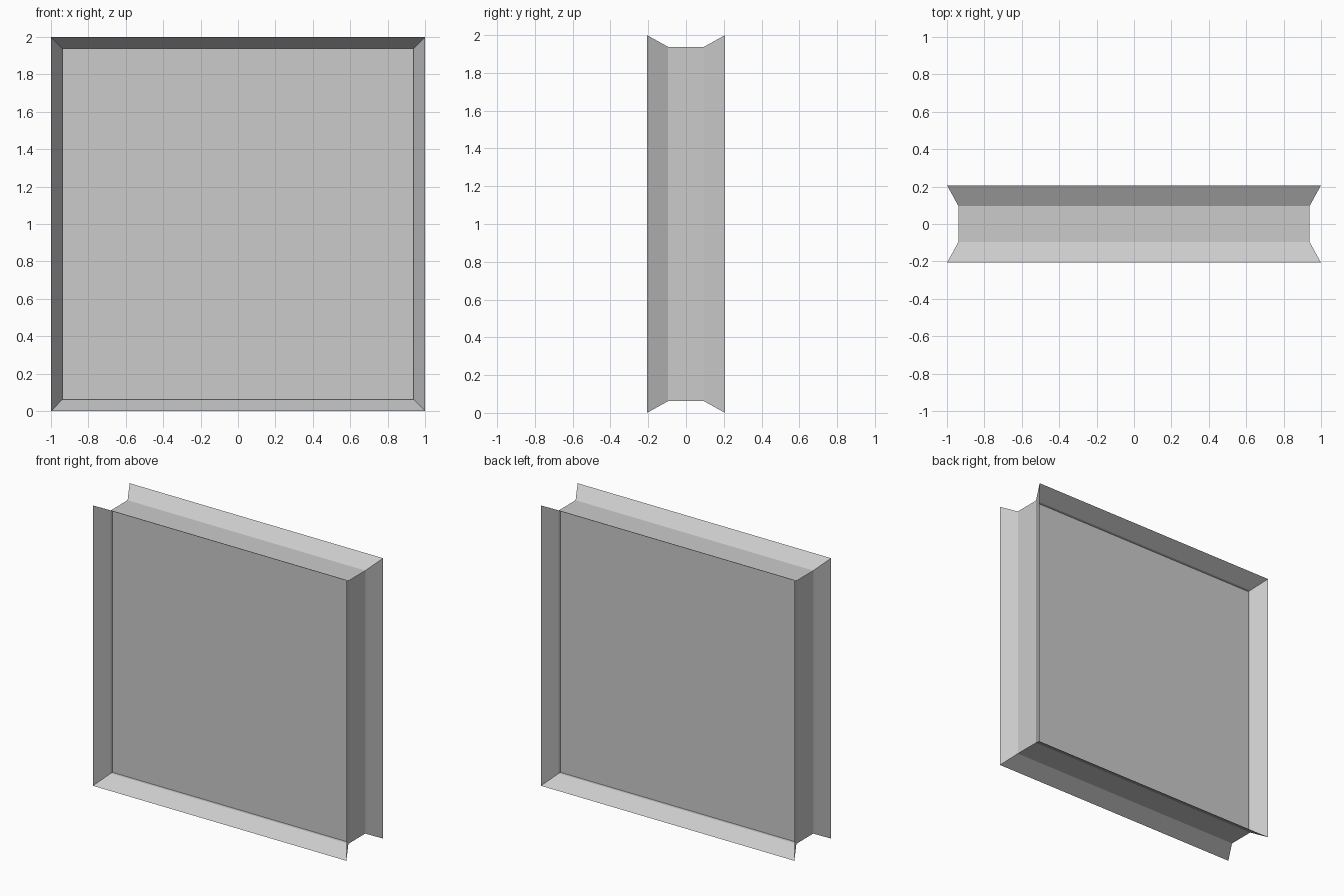
import bpy

if "Cube" in bpy.data.objects:
    bpy.data.objects.remove(bpy.data.objects["Cube"])

OUTER, INNER = 1.0, 0.938      # half sizes of the flared rim and the inner frame
RIM_Y, FRAME_Y, PANEL_Y = 0.207, 0.095, 0.075


def square(half, y):
    """Square ring of corners in the xz plane, centred at z = 1."""
    return [(sx * half, y, 1 + sz * half)
            for sx, sz in ((-1, -1), (1, -1), (1, 1), (-1, 1))]


def make_object(name, verts, faces):
    mesh = bpy.data.meshes.new(name)
    mesh.from_pydata(verts, [], faces)
    obj = bpy.data.objects.new(name, mesh)
    bpy.context.collection.objects.link(obj)
    return obj


# Square frame: thin sheet swept through a profile that flares at front and back
profile = [(OUTER, -RIM_Y), (INNER, -FRAME_Y), (INNER, FRAME_Y), (OUTER, RIM_Y)]
verts = [v for half, y in profile for v in square(half, y)]
faces = [(4 * r + i, 4 * r + (i + 1) % 4, 4 * r + 4 + (i + 1) % 4, 4 * r + 4 + i)
         for r in range(len(profile) - 1) for i in range(4)]
make_object("flared_frame", verts, faces)

# Flat panels set slightly inside the frame, front and back
make_object("front_panel", square(INNER, -PANEL_Y), [(0, 1, 2, 3)])
make_object("back_panel", square(INNER, PANEL_Y), [(3, 2, 1, 0)])
